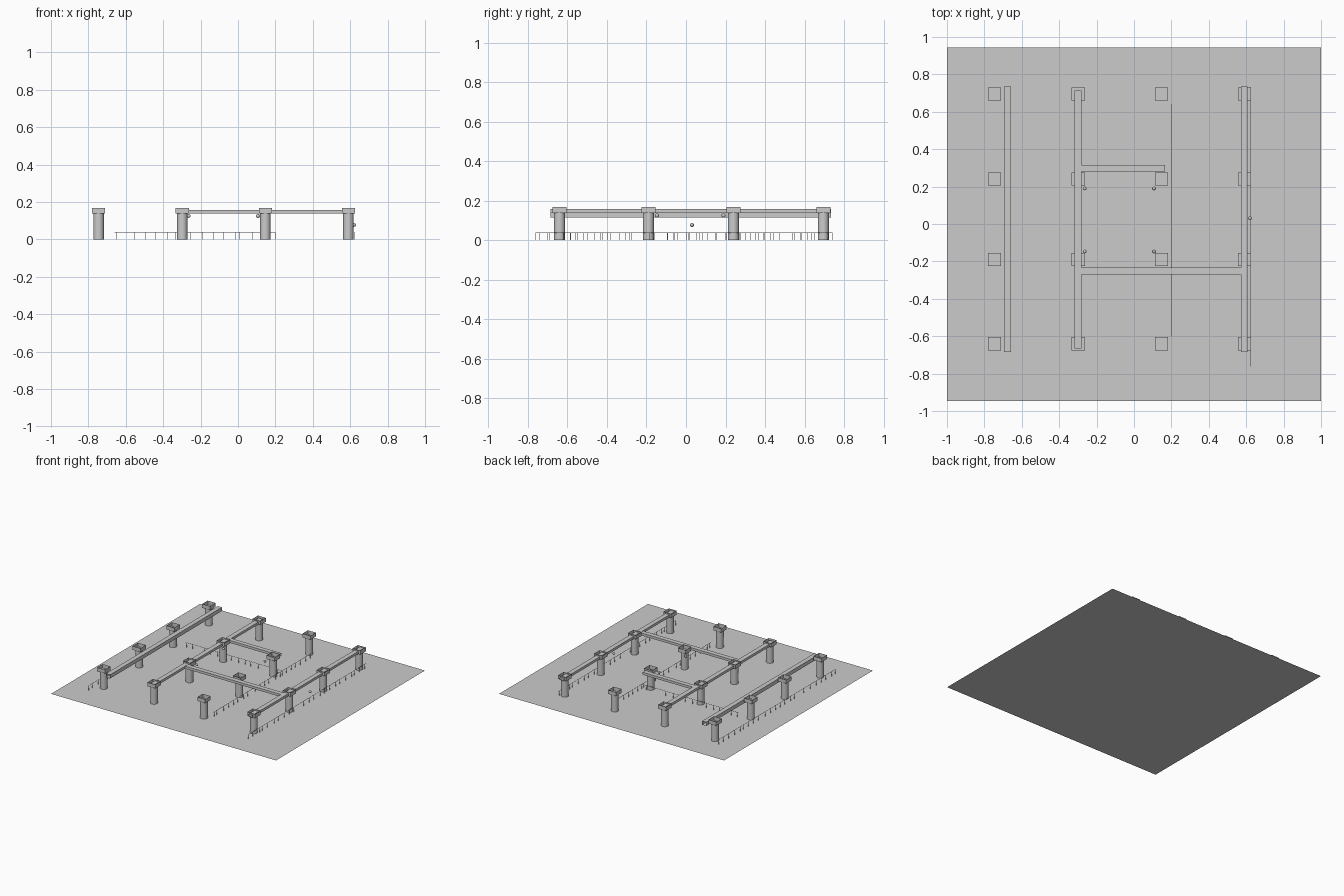
import bpy, bmesh, math, random
from mathutils import Matrix, Vector

if "Cube" in bpy.data.objects:
    bpy.data.objects.remove(bpy.data.objects["Cube"])

random.seed(4)


def material(name, v):
    m = bpy.data.materials.new(name)
    m.diffuse_color = (v, v, v, 1)
    m.use_nodes = True
    m.node_tree.nodes["Principled BSDF"].inputs["Base Color"].default_value = m.diffuse_color
    return m


GREY = material("plain grey", 0.6)


def finish(name, bm, smooth=False):
    me = bpy.data.meshes.new(name)
    bm.to_mesh(me)
    bm.free()
    me.materials.append(GREY)
    ob = bpy.data.objects.new(name, me)
    bpy.context.collection.objects.link(ob)
    if smooth:
        bpy.context.view_layer.objects.active = ob
        ob.select_set(True)
        bpy.ops.object.shade_smooth_by_angle(angle=math.radians(40))
        ob.select_set(False)
    return ob


def add_box(bm, lo, hi, open_dirs=()):
    """Box from corner to corner; faces pointing along open_dirs are left out."""
    lo, hi = Vector(lo), Vector(hi)
    mat = Matrix.Translation((lo + hi) / 2) @ Matrix.Diagonal((*(hi - lo), 1))
    verts = bmesh.ops.create_cube(bm, size=1, matrix=mat)["verts"]
    bm.normal_update()
    faces = {f for v in verts for f in v.link_faces}
    gone = [f for f in faces if any(f.normal.dot(Vector(d)) > 0.9 for d in open_dirs)]
    bmesh.ops.delete(bm, geom=gone, context='FACES_ONLY')


def box(name, lo, hi, open_dirs=()):
    bm = bmesh.new()
    add_box(bm, lo, hi, open_dirs)
    return finish(name, bm)


# Flat floor
bm = bmesh.new()
bmesh.ops.create_grid(bm, x_segments=1, y_segments=1, size=1,
                      matrix=Matrix.Diagonal((1, 0.945, 1, 1)))
finish("floor", bm)

# Sixteen round columns with open-topped square capitals
for x in (-0.745, -0.298, 0.146, 0.59):
    for y in (0.695, 0.24, -0.19, -0.64):
        bm = bmesh.new()
        bmesh.ops.create_cone(bm, segments=16, radius1=0.028, radius2=0.028, depth=0.14,
                              matrix=Matrix.Translation((x, y, 0.07)))
        finish("column", bm, True)
        box("capital", (x - 0.035, y - 0.035, 0.137), (x + 0.035, y + 0.035, 0.168),
            [(0, 0, 1)])

# Ducts, open at both ends
Y_ENDS = [(0, 1, 0), (0, -1, 0)]
X_ENDS = [(1, 0, 0), (-1, 0, 0)]
box("west_duct", (-0.695, -0.685, 0.115), (-0.658, 0.735, 0.145), Y_ENDS)
box("middle_duct", (-0.317, -0.665, 0.138), (-0.28, 0.715, 0.158), Y_ENDS)
box("east_duct", (0.571, -0.685, 0.138), (0.608, 0.735, 0.158), Y_ENDS)
box("north_cross_duct", (-0.28, 0.28, 0.137), (0.165, 0.316, 0.157), X_ENDS)
box("south_cross_duct", (-0.318, -0.27, 0.137), (0.608, -0.233, 0.157), X_ENDS)


# Thin rope barriers with slender posts
def barrier(start, end, count):
    a, b = Vector(start), Vector(end)
    r = 0.0012
    bm = bmesh.new()
    add_box(bm, (min(a.x, b.x) - r, min(a.y, b.y) - r, 0.037),
            (max(a.x, b.x) + r, max(a.y, b.y) + r, 0.0385))
    for i in range(count):
        t = min(1, max(0, (i + random.uniform(-0.3, 0.3)) / (count - 1)))
        p = a.lerp(b, t)
        add_box(bm, (p.x - r, p.y - r, 0), (p.x + r, p.y + r, 0.038))
    finish("rope_barrier", bm)


barrier((-0.81, -0.74), (-0.81, 0.74), 24)
barrier((0.198, -0.6), (0.198, 0.64), 20)
barrier((0.625, -0.76), (0.625, 0.73), 24)
barrier((-0.66, 0.278), (0.198, 0.278), 16)

# Small round lamps near the inner columns, and one on the east side
lamps = [(x, y, 0.125) for x in (-0.263, 0.107) for y in (0.19, -0.147)]
for p in lamps + [(0.62, 0.03, 0.077)]:
    bm = bmesh.new()
    bmesh.ops.create_uvsphere(bm, u_segments=12, v_segments=8, radius=0.010,
                              matrix=Matrix.Translation(p))
    finish("lamp", bm, True)
